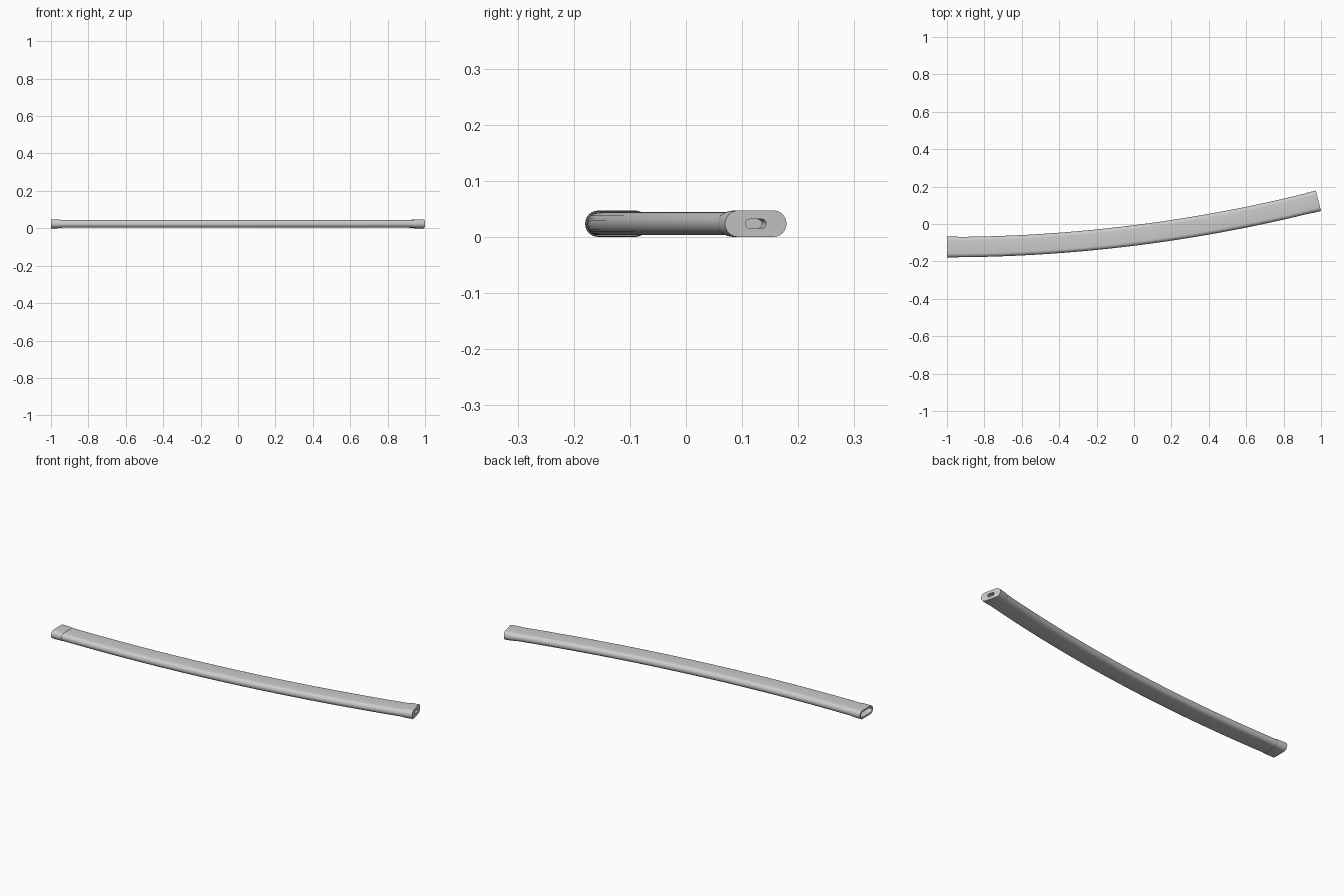
import bpy, bmesh, math

if "Cube" in bpy.data.objects:
    bpy.data.objects.remove(bpy.data.objects["Cube"])

R = 8.08                      # radius of the bend
X0, Y0, ZC = -1.0, -0.1235, 0.0235
END = R * math.asin(1.986 / R)  # arc length of the whole part


def stadium(w, h, n=12):
    """Flat oval outline, n segments per rounded end."""
    r, a = h / 2, (w - h) / 2
    pts = []
    for side in (1, -1):
        for i in range(n + 1):
            t = -math.pi / 2 + math.pi * i / n
            pts.append((side * (a + r * math.cos(t)), side * r * math.sin(t)))
    return pts


def place(s, u, v):
    """Map arc length s, sideways u, height v onto the bend."""
    t = s / R
    return (X0 + R * math.sin(t) - u * math.sin(t),
            Y0 + R * (1 - math.cos(t)) + u * math.cos(t), ZC + v)


def loft(name, rings, closed=False):
    """Join oval rings (s, width, height); closed joins last to first."""
    bm = bmesh.new()
    t1 = END / R
    loops = []
    for s, w, h in rings:
        loops.append([bm.verts.new(place(s, u, v)) for u, v in stadium(w, h)])
    n = len(loops[0])
    pairs = list(zip(loops, loops[1:]))
    if closed:
        pairs.append((loops[-1], loops[0]))
    for a, b in pairs:
        for i in range(n):
            j = (i + 1) % n
            bm.faces.new((a[i], a[j], b[j], b[i]))
    if not closed:
        bm.faces.new(loops[0][::-1])
        bm.faces.new(loops[-1])
    bmesh.ops.recalc_face_normals(bm, faces=bm.faces)
    me = bpy.data.meshes.new(name)
    bm.to_mesh(me)
    bm.free()
    ob = bpy.data.objects.new(name, me)
    bpy.context.collection.objects.link(ob)
    bpy.context.view_layer.objects.active = ob
    ob.select_set(True)
    bpy.ops.object.shade_smooth_by_angle(angle=math.radians(30))
    ob.select_set(False)
    return ob


# Long hollow curved tube
N = 40
steps = [0.01 + (END - 0.05) * i / N for i in range(N + 1)]
outer = [(s, 0.109, 0.041) for s in steps]
inner = [(s, 0.097, 0.029) for s in reversed(steps)]
loft("curved_tube", outer + inner, closed=True)

# Open sleeve at the left end
loft("left_sleeve", [
    (0.0, 0.113, 0.047), (0.03, 0.113, 0.047), (0.045, 0.112, 0.0455),
    (0.06, 0.111, 0.043), (0.06, 0.107, 0.039), (0.012, 0.107, 0.039),
    (0.012, 0.096, 0.028), (0.0, 0.096, 0.028)], closed=True)

# Closed end cap at the right end with a slot in its face
loft("right_cap", [
    (END - 0.065, 0.107, 0.039), (END - 0.06, 0.110, 0.042),
    (END - 0.048, 0.112, 0.0455), (END - 0.035, 0.113, 0.047),
    (END, 0.113, 0.047), (END, 0.038, 0.016), (END - 0.03, 0.038, 0.016)])
